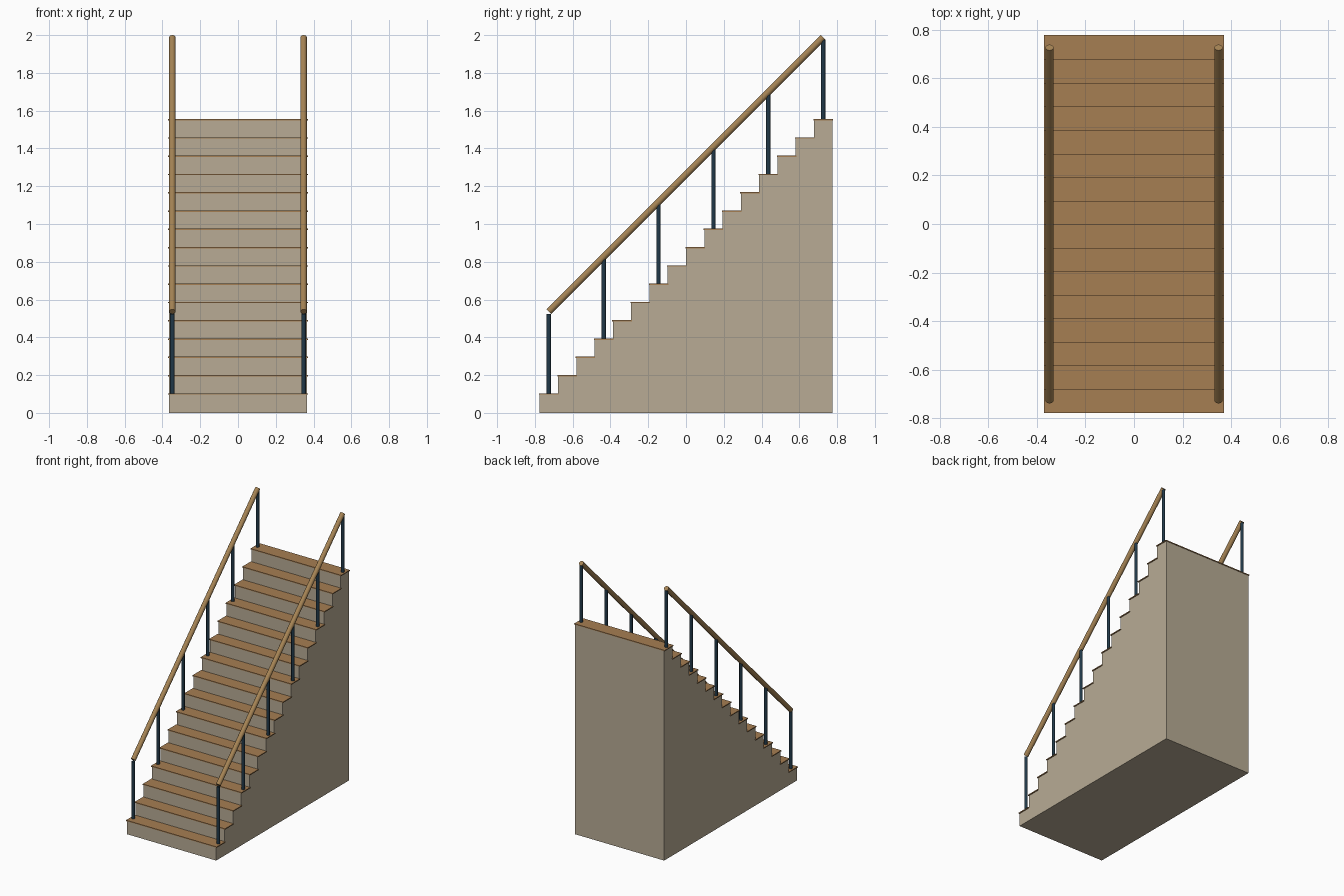
import bpy, math
from mathutils import Vector

if "Cube" in bpy.data.objects:
    bpy.data.objects.remove(bpy.data.objects["Cube"])

N, STEP = 16, 0.0968           # number of steps, rise = run
HALF = 0.364                   # half width of the body
Y0 = -N * STEP / 2
TREAD_T = 0.007
RAIL_X, RAIL_R, POST_R = 0.3475, 0.0172, 0.0115
RAIL_END = 7.5 * STEP
RAIL_MID = 1.988 - RAIL_END    # rail axis height at y = 0


def material(name, rgb):
    m = bpy.data.materials.new(name)
    m.diffuse_color = (*rgb, 1)
    m.use_nodes = True
    m.node_tree.nodes["Principled BSDF"].inputs["Base Color"].default_value = m.diffuse_color
    return m


stone = material("stone", (0.48, 0.41, 0.30))
wood = material("wood", (0.38, 0.21, 0.085))
rail_wood = material("rail_wood", (0.38, 0.23, 0.09))
metal = material("dark_metal", (0.015, 0.04, 0.065))


def rod(name, a, b, radius, mat):
    a, b = Vector(a), Vector(b)
    d = b - a
    bpy.ops.mesh.primitive_cylinder_add(vertices=12, radius=radius, depth=d.length,
                                        location=(a + b) / 2,
                                        rotation=d.to_track_quat('Z', 'Y').to_euler())
    o = bpy.context.object
    o.name = name
    o.data.materials.append(mat)
    bpy.ops.object.shade_smooth_by_angle(angle=math.radians(40))


# Solid stepped body: side profile extruded across x
profile = [(Y0, 0)]
for i in range(N):
    profile += [(Y0 + i * STEP, (i + 1) * STEP), (Y0 + (i + 1) * STEP, (i + 1) * STEP)]
    if i == 0:
        continue
    # inner corner is the end of the previous tread, already in the list
profile.append((-Y0, 0))
n = len(profile)
verts = [(x, y, z) for x in (-HALF, HALF) for y, z in profile]
faces = [tuple(reversed(range(n))), tuple(range(n, 2 * n))]
faces += [(k, (k + 1) % n, n + (k + 1) % n, n + k) for k in range(n)]
mesh = bpy.data.meshes.new("stair_body")
mesh.from_pydata(verts, [], faces)
import bmesh
bm = bmesh.new()
bm.from_mesh(mesh)
bmesh.ops.recalc_face_normals(bm, faces=bm.faces)
bm.to_mesh(mesh)
bm.free()
mesh.materials.append(stone)
bpy.context.collection.objects.link(bpy.data.objects.new("stair_body", mesh))

# Wooden treads with a small overhang
for i in range(N):
    bpy.ops.mesh.primitive_cube_add(
        size=1, location=(0, Y0 + (i + 0.5) * STEP, (i + 1) * STEP + TREAD_T / 2))
    o = bpy.context.object
    o.name = f"tread_{i + 1}"
    o.scale = (0.74, STEP + 0.007, TREAD_T)
    o.data.materials.append(wood)

# Handrails and posts on both sides
for side, sx in (("left", -1), ("right", 1)):
    x = sx * RAIL_X
    rod(f"handrail_{side}", (x, -RAIL_END, RAIL_MID - RAIL_END),
        (x, RAIL_END, RAIL_MID + RAIL_END), RAIL_R, rail_wood)
    for i in range(0, N, 3):
        y = Y0 + (i + 0.5) * STEP
        rod(f"post_{side}_{i // 3 + 1}", (x, y, (i + 1) * STEP + TREAD_T / 2),
            (x, y, RAIL_MID + y - 0.012), POST_R, metal)
